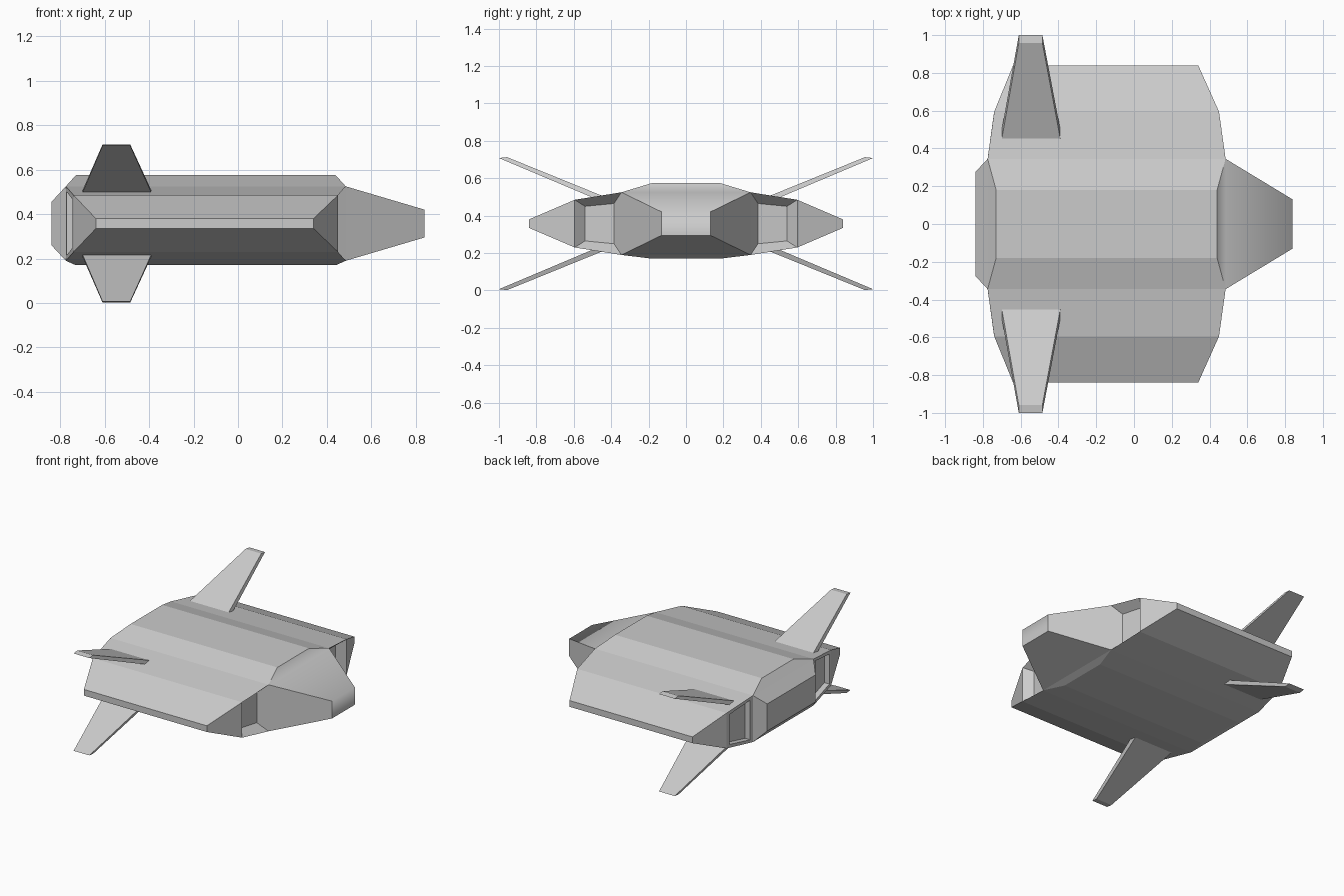
import bpy, bmesh

if "Cube" in bpy.data.objects:
    bpy.data.objects.remove(bpy.data.objects["Cube"])

def make_object(name, faces, smooth_count=0):
    """Faces are lists of points; the last smooth_count faces blend together."""
    bm = bmesh.new()
    made = [bm.faces.new([bm.verts.new(p) for p in f]) for f in faces]
    for f in made[len(made) - smooth_count:]:
        f.smooth = True
    bmesh.ops.remove_doubles(bm, verts=bm.verts, dist=0.0005)
    bmesh.ops.recalc_face_normals(bm, faces=bm.faces)
    for e in bm.edges:
        e.smooth = all(f.smooth for f in e.link_faces)
    mesh = bpy.data.meshes.new(name)
    bm.to_mesh(mesh)
    bm.free()
    ob = bpy.data.objects.new(name, mesh)
    bpy.context.collection.objects.link(ob)
    return ob

def ring(a, b):
    """Quads joining two loops of equal length."""
    n = len(a)
    return [[a[i], a[(i + 1) % n], b[(i + 1) % n], b[i]] for i in range(n)]

def section(s, y, x0, x1, zb, zt):
    """Loop: rear bottom, front bottom, front top, rear top."""
    return [(x0, s * y, zb), (x1, s * y, zb), (x1, s * y, zt), (x0, s * y, zt)]

# Hull: stepped cross-sections on both sides
faces = []
for s in (-1, 1):
    inner = section(s, 0.345, -0.775, 0.485, 0.19, 0.525)
    mid = section(s, 0.595, -0.74, 0.45, 0.23, 0.485)
    tip = section(s, 0.84, -0.64, 0.34, 0.335, 0.38)
    faces += ring(mid, tip) + [tip]
    sides = ring(inner, mid)
    faces += [sides[0], sides[2]]
    # Front intake recess and rear exhaust recess
    for outer, panel in (
        ([inner[1], mid[1], mid[2], inner[2]],
         [(0.42, s * 0.385, 0.25), (0.40, s * 0.54, 0.265),
          (0.40, s * 0.54, 0.45), (0.42, s * 0.385, 0.465)]),
        ([inner[0], mid[0], mid[3], inner[3]],
         [(-0.771, s * 0.37, 0.215), (-0.744, s * 0.57, 0.25),
          (-0.744, s * 0.57, 0.465), (-0.771, s * 0.37, 0.50)]),
    ):
        faces += ring(outer, panel)
        if panel[0][0] < 0:
            floor = [(x + 0.04, y, z) for x, y, z in panel]
            faces += ring(panel, floor) + [floor]
        else:
            faces.append(panel)
    # Slopes beside the ridge, nose sides and tail sides
    for x0, x1, ze, zr in ((-0.775, 0.485, 0.525, 0.575), (-0.775, 0.485, 0.19, 0.17)):
        faces.append([(x0, s * 0.345, ze), (x1, s * 0.345, ze),
                      (0.44, s * 0.18, zr), (-0.73, s * 0.18, zr)])
    for xa, xb, yb, zb, zt in ((0.485, 0.84, 0.13, 0.295, 0.42),
                               (-0.775, -0.84, 0.275, 0.26, 0.455)):
        faces.append([(xa, s * 0.345, 0.19), (xb, s * yb, zb),
                      (xb, s * yb, zt), (xa, s * 0.345, 0.525)])

def cross(xa, ya, za, xb, yb, zb):
    """Symmetric quad spanning the centre line."""
    return [(xa, -ya, za), (xa, ya, za), (xb, yb, zb), (xb, -yb, zb)]

# Ridge, belly, tail block and underside of nose
faces += [
    cross(-0.73, 0.18, 0.575, 0.44, 0.18, 0.575),
    cross(-0.73, 0.18, 0.17, 0.44, 0.18, 0.17),
    cross(-0.73, 0.18, 0.575, -0.775, 0.345, 0.525),
    cross(-0.775, 0.345, 0.525, -0.84, 0.275, 0.455),
    cross(-0.84, 0.275, 0.455, -0.84, 0.275, 0.26),
    cross(-0.84, 0.275, 0.26, -0.775, 0.345, 0.19),
    cross(-0.775, 0.345, 0.19, -0.73, 0.18, 0.17),
    cross(0.44, 0.18, 0.17, 0.485, 0.345, 0.19),
    cross(0.485, 0.345, 0.19, 0.84, 0.13, 0.295),
]
# Smoothly blended canopy and nose tip
faces += [
    cross(0.44, 0.18, 0.575, 0.485, 0.345, 0.525),
    cross(0.485, 0.345, 0.525, 0.84, 0.13, 0.42),
    cross(0.84, 0.13, 0.42, 0.84, 0.13, 0.295),
]
make_object("hull", faces, smooth_count=3)

# Four canted stabiliser fins
MID_Z = 0.3575
for side, s in (("right", 1), ("left", -1)):
    for level, u in (("upper", 1), ("lower", -1)):
        def loop(outline):
            return [(x, s * y, MID_Z + u * (z - MID_Z)) for x, y, z in outline]
        root = loop([(-0.70, 0.45, 0.507), (-0.39, 0.45, 0.507),
                     (-0.39, 0.50, 0.497), (-0.70, 0.50, 0.497)])
        tip = loop([(-0.61, 0.957, 0.713), (-0.485, 0.957, 0.713),
                    (-0.485, 1.0, 0.708), (-0.61, 1.0, 0.708)])
        tip = [(x, y, min(max(z, 0.0), 0.715)) for x, y, z in tip]
        make_object(f"{level}_{side}_fin", ring(root, tip) + [root, tip])
